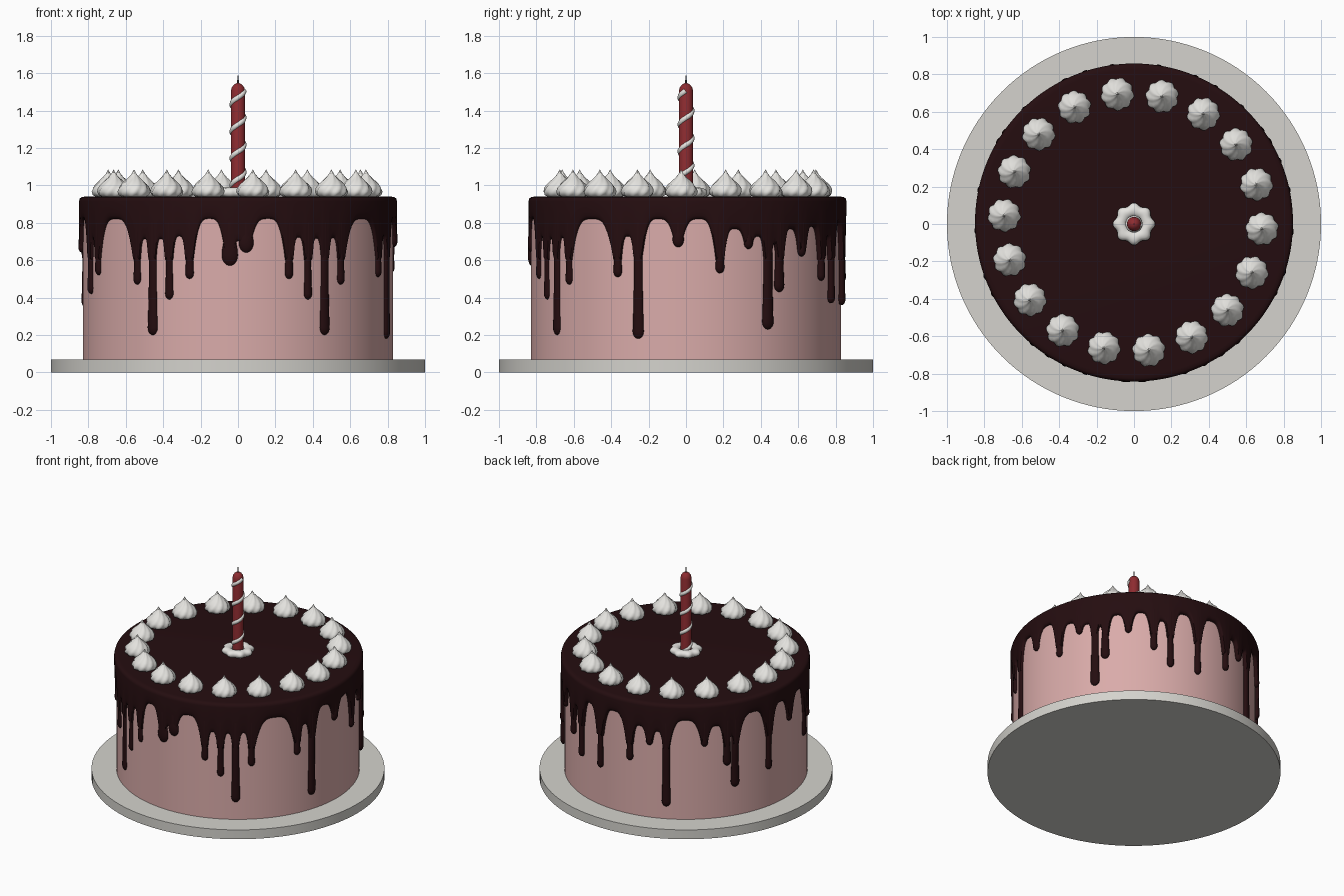
import bpy
from math import sin, cos, pi, radians, tau
from mathutils import Vector

if "Cube" in bpy.data.objects:
    bpy.data.objects.remove(bpy.data.objects["Cube"])


def material(name, *rgb):
    m = bpy.data.materials.new(name)
    m.use_nodes = True
    m.diffuse_color = (*rgb, 1)
    m.node_tree.nodes["Principled BSDF"].inputs["Base Color"].default_value = (*rgb, 1)
    return m


board_grey = material("board grey", 0.66, 0.65, 0.61)
pink = material("pink frosting", 0.70, 0.41, 0.40)
chocolate = material("dark chocolate", 0.018, 0.004, 0.005)
cream = material("whipped cream", 0.78, 0.77, 0.74)
red = material("candle red", 0.27, 0.025, 0.03)
wick_grey = material("wick grey", 0.05, 0.045, 0.04)


def finish(obj, mat, angle):
    obj.data.materials.append(mat)
    bpy.ops.object.select_all(action="DESELECT")
    obj.select_set(True)
    bpy.context.view_layer.objects.active = obj
    bpy.ops.object.shade_smooth_by_angle(angle=radians(angle))


def surface(name, point, rows, n, mat, place=(0, 0, 0), cap_top=True, angle=40):
    """Rings from bottom to top; point(row, angle) gives radius and height."""
    verts, faces = [], []
    for i in range(rows):
        for j in range(n):
            a = tau * j / n
            r, z = point(i, a)
            verts.append((r * cos(a), r * sin(a), z))
    for i in range(rows - 1):
        for j in range(n):
            k = (j + 1) % n
            faces.append((i * n + j, i * n + k, (i + 1) * n + k, (i + 1) * n + j))
    if cap_top:
        faces.append(tuple((rows - 1) * n + j for j in range(n)))
        faces.append(tuple(reversed(range(n))))
    mesh = bpy.data.meshes.new(name)
    mesh.from_pydata(verts, [], faces)
    obj = bpy.data.objects.new(name, mesh)
    bpy.context.collection.objects.link(obj)
    obj.location = place
    finish(obj, mat, angle)
    return obj


def lathe(name, profile, n, mat, **options):
    return surface(name, lambda i, a: profile[i], len(profile), n, mat, **options)


# Board and cake body
lathe("cake_board", [(1, 0), (1, 0.07)], 128, board_grey)
lathe("cake_body", [(0.83, 0.07), (0.83, 0.92)], 96, pink)

# Drips: angle from the front towards +x, and height of the tip
drips = [(-70, .42), (-63, .52), (-40, .47), (-33, .2), (-26, .39), (-18, .5),
         (-3, .57), (3, .64), (19, .5), (26.5, .39), (33.6, .2), (41, .47),
         (63.5, .51), (71.6, .18), (86.6, .67), (102, .53), (113, .66),
         (121, .23), (126, .43), (137, .62), (149, .49), (157, .37), (171, .36),
         (188, .48), (198, .62), (206, .17), (224, .62), (235, .46), (239, .29),
         (258, .35), (273, .64)]
wide = {-3: 0.044, 3: 0.04, 87: 0.03, 121: 0.033, 126: 0.03, 235: 0.029}
drip_shift = Vector((0, 0.008, 0))


def drip_root(tip):
    return max(0.6, tip + 0.03)


def hem(a):
    """Lower edge of the glaze: arches hanging between neighbouring drips."""
    deg = (a * 180 / pi + 90 + 70) % 360 - 70
    loop = drips + [(drips[0][0] + 360, drips[0][1])]
    for (a0, t0), (a1, t1) in zip(loop, loop[1:]):
        if a0 <= deg <= a1:
            gap = a1 - a0
            edge = min(1.5, gap / 4)
            u = (deg - a0 - edge) / (gap - 2 * edge)
            s = min(1, abs(2 * u - 1))
            low = drip_root(t0 if u < 0.5 else t1)
            high = max(low, 0.62 + 0.2 * min(1, gap / 15))
            return low + (high - low) * (1 - s ** 3.5)
    return 0.66


def glaze_point(i, a):
    z = hem(a) if i < 5 else 0
    return [(0.81, z), (0.835, z), (0.844, z + 0.006), (0.849, z + 0.018),
            (0.85, z + 0.04), (0.85, 0.915), (0.846, 0.93), (0.835, 0.938),
            (0.815, 0.94), (0.001, 0.94)][i]


surface("chocolate_glaze", glaze_point, 10, 720, chocolate,
        place=drip_shift, cap_top=False, angle=50)

# Each drip is a flattened teardrop sunk halfway into the side
for deg, tip in drips:
    w = wide.get(round(deg), 0.031 if tip < 0.3 else 0.024)
    neck = w * 0.8
    bulb = [(w * sin(t * pi / 12) + 0.0002, tip + w * 1.3 * (1 - cos(t * pi / 12)))
            for t in range(7)]
    rise = tip + w * 1.3
    root = max(rise + 0.05, 0.8)
    profile = bulb + [(w * 0.95, rise + 0.03), (neck, rise + 0.4 * (root - rise)),
                      (neck, root), (neck * 0.5, root + 0.03)]
    a = radians(deg)
    drip = lathe("chocolate_drip", profile, 16, chocolate, angle=60,
                 place=drip_shift + Vector((0.834 * sin(a), -0.834 * cos(a), 0)))
    drip.scale = (1, min(1, 0.021 / w), 1)
    drip.rotation_euler.z = a

# Ring of piped cream swirls
swirl_profile = [(0.055, 0), (0.078, 0.012), (0.085, 0.03), (0.08, 0.05),
                 (0.066, 0.07), (0.046, 0.09), (0.027, 0.108), (0.013, 0.125),
                 (0.006, 0.138), (0.001, 0.148)]


def swirl_point(i, a):
    r, z = swirl_profile[i]
    return r * (1 + 0.06 * cos(9 * (a - 9 * z))), z


for k in range(18):
    a = radians(97 + 20 * k)
    swirl = surface("cream_swirl", swirl_point, len(swirl_profile), 54, cream, angle=60,
                    place=(0.69 * cos(a) - 0.005, 0.69 * sin(a) + 0.01, 0.936))
    swirl.rotation_euler.z = a


# Fluted cream rosette around the candle foot
def rosette_point(i, a):
    t = tau * i / 12 - pi / 2
    flute = 1 + 0.07 * cos(8 * a) * (1 + cos(t)) / 2
    return (0.072 + 0.034 * cos(t)) * flute, 0.962 + 0.026 * sin(t)


surface("cream_rosette", rosette_point, 13, 96, cream, cap_top=False, angle=60)

# Candle with a raised spiral stripe and a wick
lathe("candle", [(0.038, 0.93), (0.038, 1.505), (0.034, 1.522), (0.024, 1.537),
                 (0.012, 1.545), (0.002, 1.547)], 32, red, angle=50)
lathe("candle_wick", [(0.005, 1.53), (0.004, 1.565), (0.001, 1.59)], 8, wick_grey)

curve = bpy.data.curves.new("candle_stripe", "CURVE")
curve.dimensions = "3D"
curve.bevel_depth = 0.015
curve.bevel_resolution = 2
curve.use_fill_caps = True
spline = curve.splines.new("POLY")
steps = 120
spline.points.add(steps)
for i, p in enumerate(spline.points):
    z = 0.96 + 0.545 * i / steps
    a = tau * (z - 1.035) / 0.145 - pi / 2
    p.co = (0.031 * cos(a), 0.031 * sin(a), z, 1)
stripe = bpy.data.objects.new("candle_stripe", curve)
bpy.context.collection.objects.link(stripe)
bpy.ops.object.select_all(action="DESELECT")
stripe.select_set(True)
bpy.context.view_layer.objects.active = stripe
bpy.ops.object.convert(target="MESH")
finish(bpy.context.object, cream, 60)
